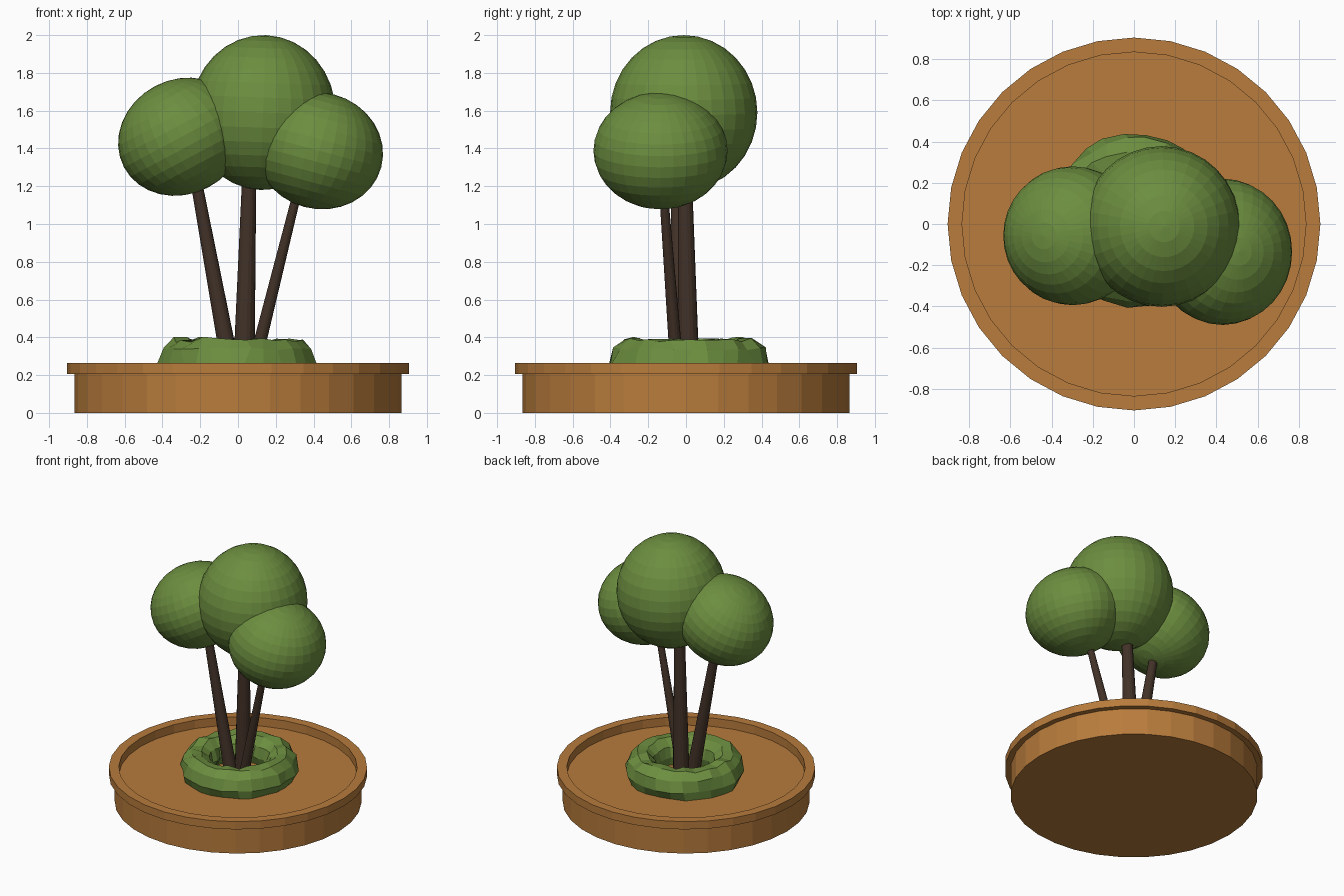
import bpy, bmesh, math, random
from mathutils import Vector, Matrix

if "Cube" in bpy.data.objects:
    bpy.data.objects.remove(bpy.data.objects["Cube"])

random.seed(4)


def material(name, rgb):
    m = bpy.data.materials.new(name)
    m.diffuse_color = (*rgb, 1)
    m.use_nodes = True
    m.node_tree.nodes["Principled BSDF"].inputs["Base Color"].default_value = m.diffuse_color
    return m


CLAY = material("clay", (0.48, 0.20, 0.045))
LEAF = material("leaf", (0.15, 0.27, 0.05))
BARK = material("bark", (0.055, 0.032, 0.021))


def finish(name, bm, mat):
    bmesh.ops.recalc_face_normals(bm, faces=bm.faces)
    me = bpy.data.meshes.new(name)
    bm.to_mesh(me)
    bm.free()
    me.materials.append(mat)
    ob = bpy.data.objects.new(name, me)
    bpy.context.collection.objects.link(ob)
    return ob


# Shallow round planter: lathed profile with an overhanging rim and a sunken floor
def planter():
    profile = [(0.865, 0), (0.865, 0.205), (0.905, 0.205), (0.905, 0.265),
               (0.835, 0.265), (0.835, 0.20)]
    bm = bmesh.new()
    n = 32
    rings = [[bm.verts.new((r * math.cos(2 * math.pi * i / n),
                            r * math.sin(2 * math.pi * i / n), z))
              for i in range(n)] for r, z in profile]
    for a, b in zip(rings, rings[1:]):
        for i in range(n):
            j = (i + 1) % n
            bm.faces.new((a[i], a[j], b[j], b[i]))
    bm.faces.new(rings[0])
    bm.faces.new(rings[-1])
    finish("planter", bm, CLAY)


# Tapered trunk between two points
def trunk(name, p, q, r1, r2):
    p, q = Vector(p), Vector(q)
    d = q - p
    bm = bmesh.new()
    bmesh.ops.create_cone(bm, cap_ends=True, segments=16, radius1=r1, radius2=r2,
                          depth=d.length,
                          matrix=Matrix.Translation((p + q) / 2)
                          @ d.to_track_quat('Z', 'Y').to_matrix().to_4x4())
    finish(name, bm, BARK)


# Slightly tilted, squashed ball of leaves
def crown(name, centre, radii, tilt):
    bm = bmesh.new()
    bmesh.ops.create_uvsphere(bm, u_segments=32, v_segments=16, radius=1)
    ob = finish(name, bm, LEAF)
    ob.location, ob.scale = centre, radii
    ob.rotation_euler = (0, math.radians(tilt), 0)


# Lumpy ring of ground cover around the trunks
def ground_cover():
    bm = bmesh.new()
    n, m = 26, 10
    rings = []
    for i in range(n):
        a = 2 * math.pi * i / n
        size = random.uniform(0.93, 1.06)
        ring = []
        for k in range(m):
            b = 2 * math.pi * k / m
            s = size * random.uniform(0.93, 1.07)
            r = 0.305 + 0.112 * s * math.cos(b) + random.uniform(-0.01, 0.01)
            t = a + random.uniform(-0.05, 0.05)
            z = max(0.195, 0.262 + 0.132 * s * math.sin(b))
            ring.append(bm.verts.new((r * math.cos(t), r * math.sin(t) * 1.0 + 0.015, z)))
        rings.append(ring)
    for i in range(n):
        a, b = rings[i], rings[(i + 1) % n]
        for k in range(m):
            l = (k + 1) % m
            bm.faces.new((a[k], a[l], b[l], b[k]))
    finish("ground_cover", bm, LEAF)


planter()
ground_cover()
trunk("middle_trunk", (0.03, 0.015, 0.19), (0.062, -0.008, 1.35), 0.058, 0.036)
trunk("left_trunk", (-0.03, -0.035, 0.19), (-0.235, -0.05, 1.30), 0.049, 0.029)
trunk("right_trunk", (0.07, -0.045, 0.19), (0.335, -0.125, 1.25), 0.036, 0.022)
crown("middle_crown", (0.133, -0.012, 1.59), (0.383, 0.39, 0.41), 2)
crown("left_crown", (-0.298, -0.057, 1.462), (0.346, 0.337, 0.303), -28)
crown("right_crown", (0.43, -0.135, 1.388), (0.34, 0.355, 0.308), 15)
